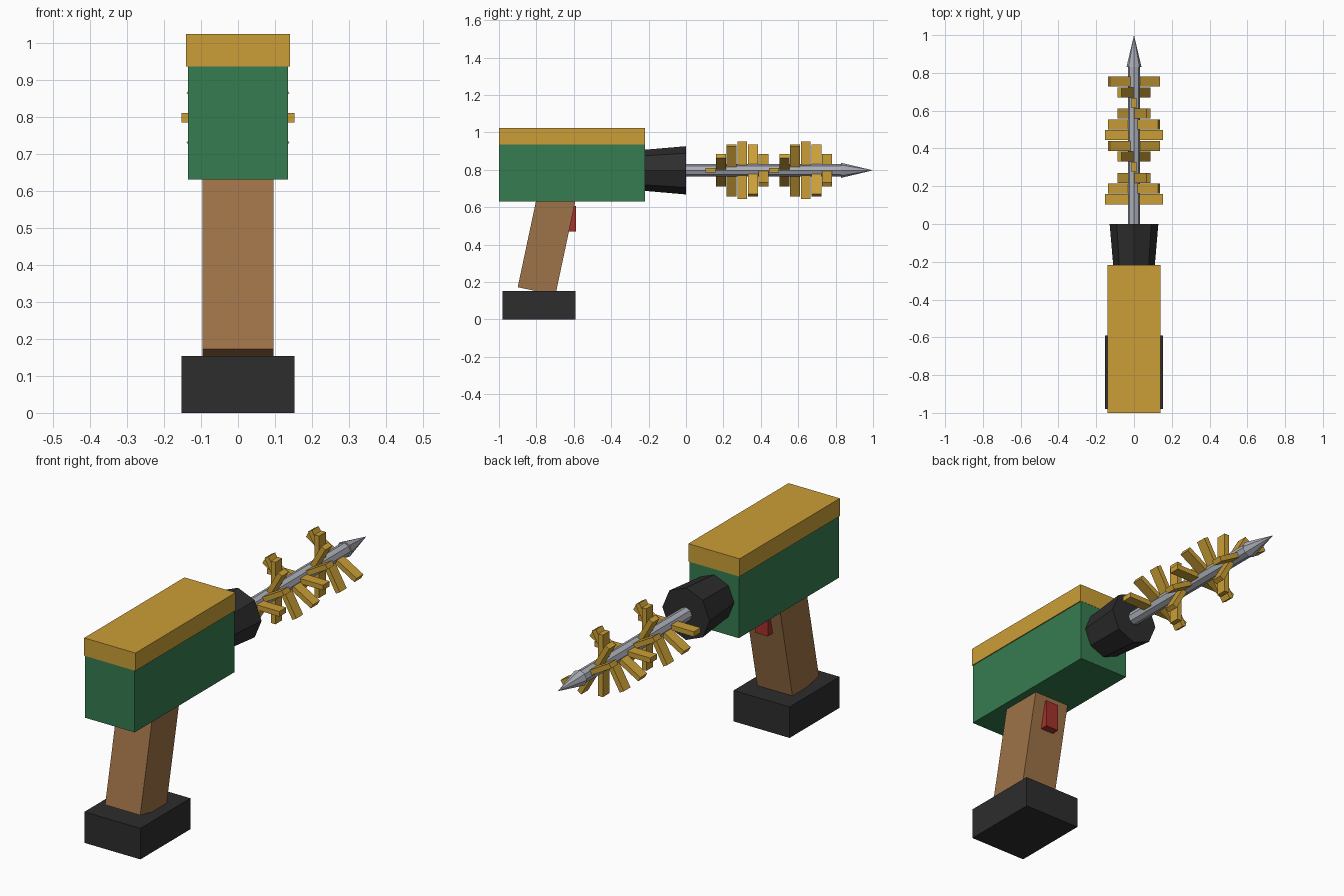
import bpy, math

if "Cube" in bpy.data.objects:
    bpy.data.objects.remove(bpy.data.objects["Cube"])

def lin(c):
    c /= 255
    return c / 12.92 if c <= 0.04045 else ((c + 0.055) / 1.055) ** 2.4

def material(name, r, g, b):
    m = bpy.data.materials.new(name)
    m.diffuse_color = (lin(r), lin(g), lin(b), 1)
    m.use_nodes = True
    m.node_tree.nodes["Principled BSDF"].inputs["Base Color"].default_value = m.diffuse_color
    return m

GREEN = material("green", 54, 124, 80)
YELLOW = material("mustard", 203, 159, 55)
BROWN = material("brown", 159, 115, 72)
BLACK = material("black", 45, 45, 45)
RED = material("red", 165, 50, 42)
STEEL = material("steel", 170, 174, 183)

def finish(name, mat):
    ob = bpy.context.object
    ob.name = name
    ob.data.materials.append(mat)
    return ob

def box(name, center, size, mat, rot=(0, 0, 0)):
    bpy.ops.mesh.primitive_cube_add(size=1, location=center, rotation=rot)
    bpy.context.object.scale = size
    return finish(name, mat)

AXIS_Z = 0.797

def cone_y(name, y0, y1, r0, r1, sides, mat):
    # tapered cylinder lying along the drilling axis
    bpy.ops.mesh.primitive_cone_add(vertices=sides, radius1=r0, radius2=r1, depth=y1 - y0,
                                    location=(0, (y0 + y1) / 2, AXIS_Z),
                                    rotation=(-math.pi / 2, 0, 0))
    return finish(name, mat)

# housing and top cover
box("body", (0, -0.609, 0.797), (0.27, 0.78, 0.335), GREEN)
box("top_cover", (0, -0.609, 0.979), (0.28, 0.782, 0.088), YELLOW)

# leaning grip, trigger, battery
box("grip", (0, -0.744, 0.41), (0.192, 0.206, 0.53), BROWN, (math.radians(-12), 0, 0))
box("trigger", (0, -0.623, 0.538), (0.07, 0.07, 0.135), RED)
box("battery", (0, -0.785, 0.0765), (0.306, 0.39, 0.153), BLACK)

# chuck, shaft and tip
cone_y("chuck", -0.22, 0.0, 0.11, 0.129, 8, BLACK)
cone_y("shaft", -0.02, 0.84, 0.033, 0.033, 8, STEEL)
cone_y("tip", 0.83, 1.0, 0.04, 0.0, 8, STEEL)

# spiral of cross bars, each turned 30 degrees from the last
for i in range(12):
    box(f"spiral_bar_{i + 1}", (0, 0.131 + i * 0.0566, AXIS_Z), (0.306, 0.053, 0.025),
        YELLOW, (0, -math.radians(30 * i), 0))
